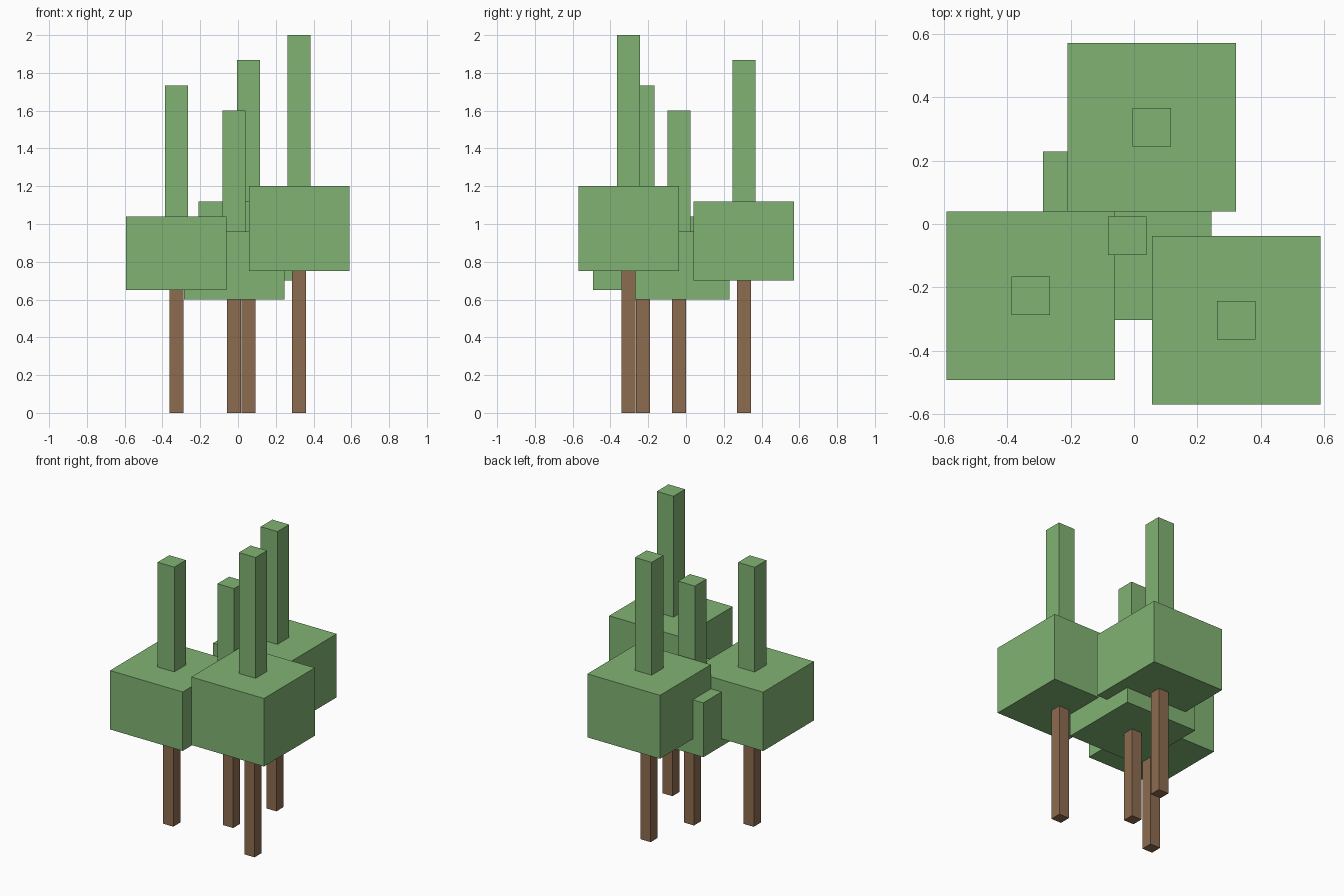
import bpy

if "Cube" in bpy.data.objects:
    bpy.data.objects.remove(bpy.data.objects["Cube"])


def material(name, color):
    mat = bpy.data.materials.new(name)
    mat.diffuse_color = color
    mat.use_nodes = True
    mat.node_tree.nodes["Principled BSDF"].inputs["Base Color"].default_value = mat.diffuse_color
    return mat


BARK = material("bark", (0.27, 0.15, 0.08, 1))
LEAF = material("leaf", (0.22, 0.45, 0.17, 1))


def block(name, x, y, width, z0, z1, mat):
    """Square upright block between two heights."""
    bpy.ops.mesh.primitive_cube_add(size=1, location=(x, y, (z0 + z1) / 2))
    ob = bpy.context.object
    ob.name = name
    ob.scale = (width, width, z1 - z0)
    bpy.ops.object.transform_apply(location=False, rotation=False, scale=True)
    ob.data.materials.append(mat)


def tree(name, x, y, height):
    """Trunk, wide canopy and thin spire, with heights in fixed proportion."""
    low, high = 0.375 * height, 0.6 * height
    block(name + "_trunk", x, y, 0.0745, 0, low, BARK)
    block(name + "_canopy", x, y, 0.532, low, high, LEAF)
    block(name + "_spire", x, y, 0.122, high, height, LEAF)


# Four trees, each a step taller than the last
tree("centre_tree", -0.021, -0.037, 1.6)
tree("left_tree", -0.326, -0.227, 1.733)
tree("back_tree", 0.056, 0.306, 1.867)
tree("right_tree", 0.323, -0.304, 2.0)
